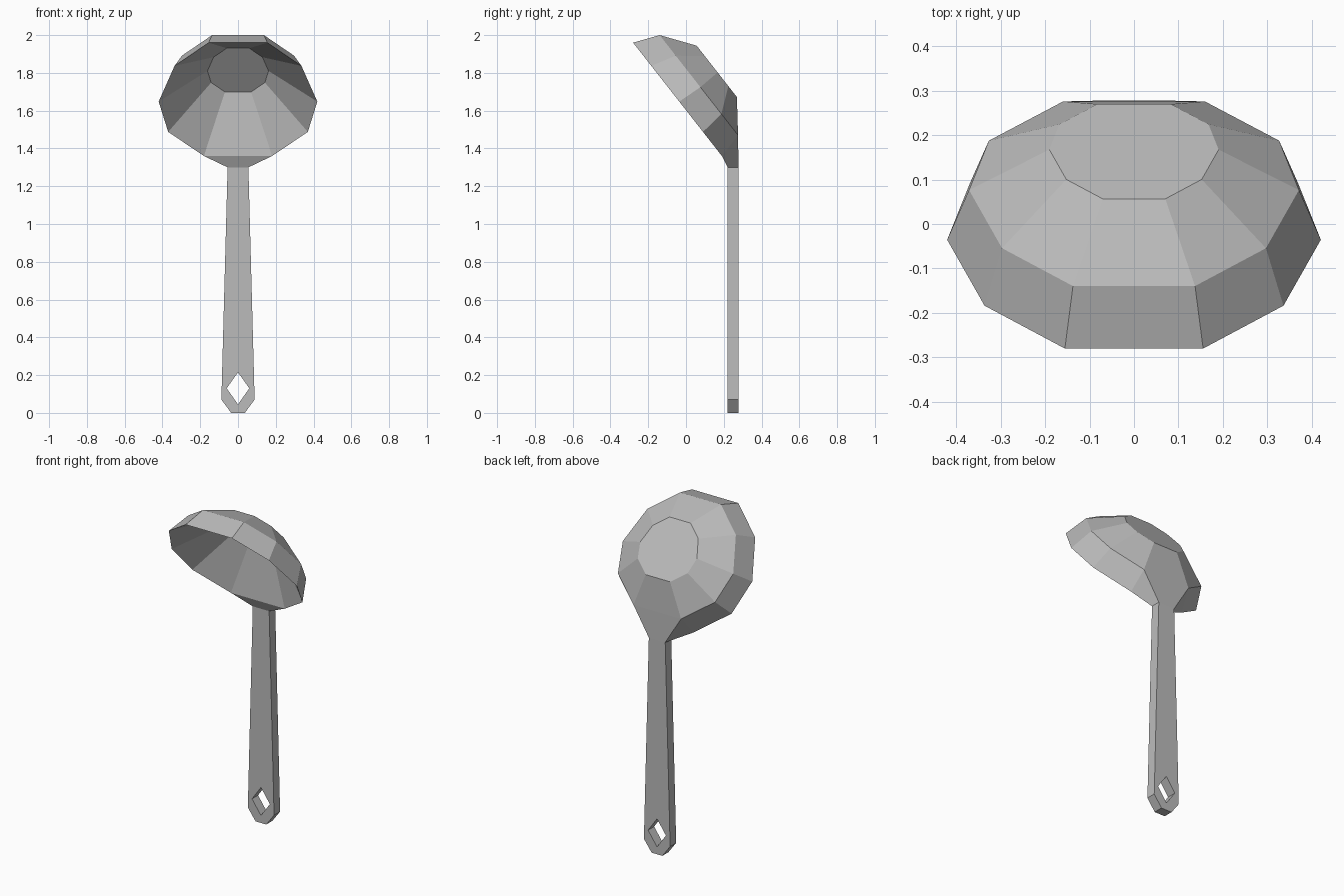
import bpy
import bmesh
from mathutils import Vector

cube = bpy.data.objects.get("Cube")
if cube:
    bpy.data.objects.remove(cube, do_unlink=True)

metal = bpy.data.materials.new("grey_metal")
metal.use_nodes = True
colour = (0.5, 0.5, 0.5, 1)
metal.diffuse_color = colour
metal.node_tree.nodes["Principled BSDF"].inputs["Base Color"].default_value = colour

FRONT, BACK, NECK_Z, NECK_X = 0.22, 0.278, 1.30, 0.055


def finish(bm, name):
    bmesh.ops.recalc_face_normals(bm, faces=bm.faces)
    mesh = bpy.data.meshes.new(name)
    bm.to_mesh(mesh)
    bm.free()
    mesh.materials.append(metal)
    obj = bpy.data.objects.new(name, mesh)
    bpy.context.collection.objects.link(obj)
    return obj


# Bowl: ten-sided tilted rings, listed as half outlines (side, up the slope)
OUTLINE = [(0.37, 1), (0.80, 0.59), (1, -0.04), (0.88, -0.575), (0.43, -1)]
ACROSS, SLOPE = 0.42, Vector((0, -0.235, 0.30))


def ring(bm, scale, y, z):
    half = [Vector((s * ACROSS * scale, y, z)) + SLOPE * t * scale for s, t in OUTLINE]
    other = [Vector((-p.x, p.y, p.z)) for p in reversed(half)]
    return [bm.verts.new(p) for p in half + other]


bm = bmesh.new()
floor = ring(bm, 0.385, 0.128, 1.815)
rim = ring(bm, 1, -0.045, 1.66)
belly = ring(bm, 0.883, 0.068, 1.735)
cap = ring(bm, 0.453, 0.163, 1.808)
bm.faces.new(floor)
bm.faces.new(cap)
for a, b in ((floor, rim), (rim, belly), (belly, cap)):
    for i in range(10):
        j = (i + 1) % 10
        # the lowest panel is left open for the neck
        if not (a is rim and i == 4):
            bm.faces.new((a[i], a[j], b[j], b[i]))

# Neck: narrows from the open panel to the top of the handle
wide = [rim[4], rim[5], belly[5], belly[4]]
narrow = [bm.verts.new((x, y, NECK_Z)) for x, y in
          ((NECK_X, FRONT), (-NECK_X, FRONT), (-NECK_X, BACK), (NECK_X, BACK))]
for i in range(4):
    j = (i + 1) % 4
    bm.faces.new((wide[i], wide[j], narrow[j], narrow[i]))
finish(bm, "bowl_and_neck")

# Handle: half outline with half of the diamond hole, mirrored
half = [(0, NECK_Z), (NECK_X, NECK_Z), (0.088, 0.07), (0.036, 0), (0, 0),
        (0, 0.045), (0.06, 0.13), (0, 0.215)]
bm = bmesh.new()
front = [bm.verts.new((x, FRONT, z)) for x, z in half]
back = [bm.verts.new((x, BACK, z)) for x, z in half]
bm.faces.new(front)
bm.faces.new(back[::-1])
for i in range(1, len(half) - 1):
    j = i + 1
    if half[i][0] or half[j][0]:
        bm.faces.new((front[i], front[j], back[j], back[i]))
handle = finish(bm, "handle")
mirror = handle.modifiers.new("Mirror", 'MIRROR')
mirror.use_clip = True
